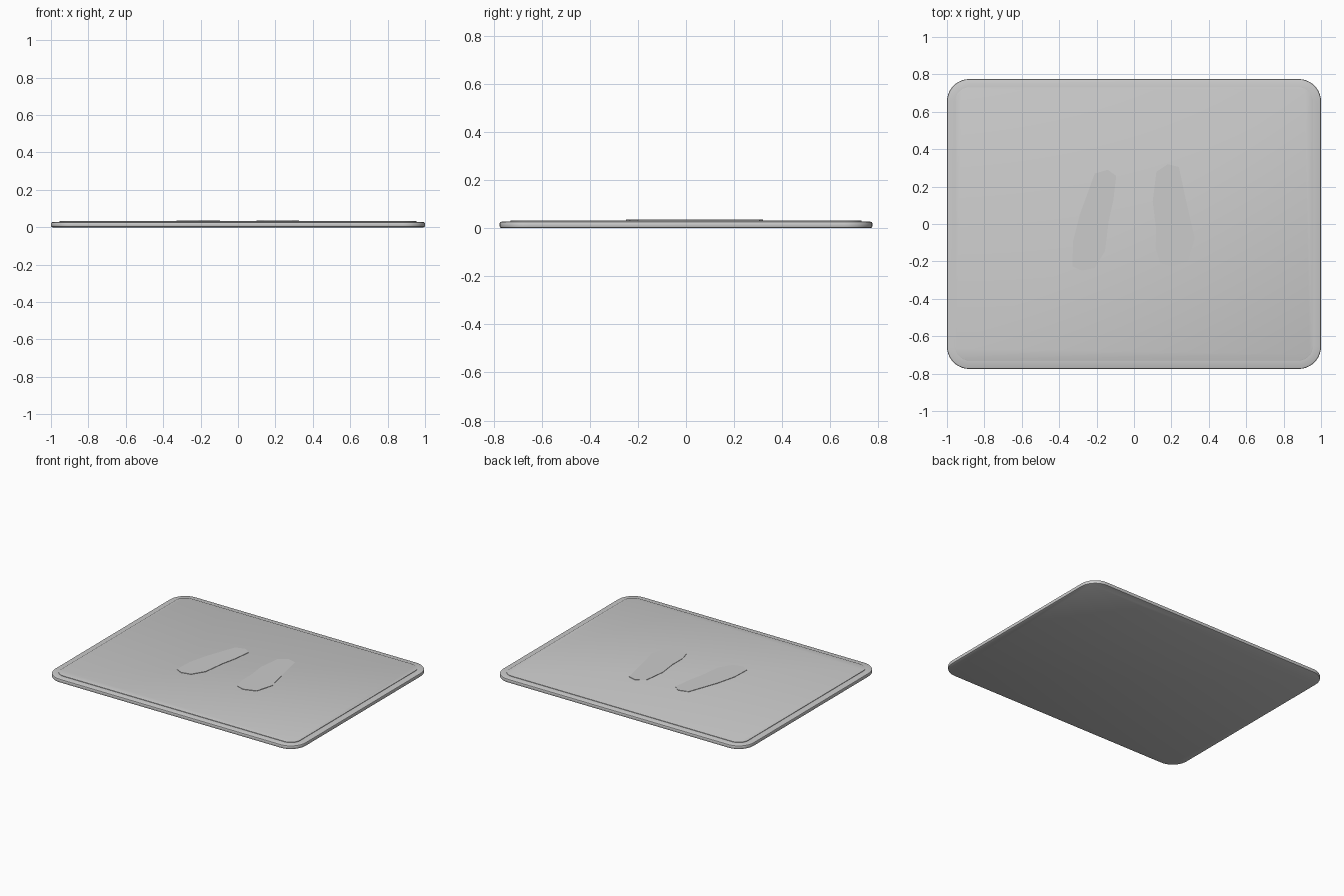
import bpy, bmesh
from math import sin, cos, pi

if "Cube" in bpy.data.objects:
    bpy.data.objects.remove(bpy.data.objects["Cube"])

HX, HY, R = 1.0, 0.775, 0.12


def rounded_rect(inset, seg=10):
    r = max(R - inset, 0.03)
    cx, cy = HX - inset - r, HY - inset - r
    pts = []
    for k, (sx, sy) in enumerate([(1, 1), (-1, 1), (-1, -1), (1, -1)]):
        for i in range(seg + 1):
            a = (k + i / seg) * pi / 2
            pts.append((sx * cx + r * cos(a), sy * cy + r * sin(a)))
    return pts


def loft(name, rings):
    """Skin a stack of (outline, z) rings and cap both ends."""
    bm = bmesh.new()
    loops = [[bm.verts.new((x, y, z)) for x, y in pts] for pts, z in rings]
    n = len(loops[0])
    for a, b in zip(loops, loops[1:]):
        for i in range(n):
            j = (i + 1) % n
            bm.faces.new((a[i], a[j], b[j], b[i]))
    bm.faces.new(loops[0][::-1])
    bm.faces.new(loops[-1])
    bmesh.ops.recalc_face_normals(bm, faces=bm.faces)
    me = bpy.data.meshes.new(name)
    bm.to_mesh(me)
    bm.free()
    ob = bpy.data.objects.new(name, me)
    bpy.context.collection.objects.link(ob)
    bpy.ops.object.select_all(action='DESELECT')
    ob.select_set(True)
    bpy.context.view_layer.objects.active = ob
    bpy.ops.object.shade_smooth_by_angle(angle=0.6)
    return ob


# Base slab with softened lower and upper edges
base_profile = [(0.008, 0.0), (0.002, 0.003), (0.0, 0.008), (0.0, 0.021),
                (0.002, 0.025), (0.007, 0.027), (0.05, 0.029)]
loft("base_slab", [(rounded_rect(i), z) for i, z in base_profile])

# Slightly raised top panel
loft("top_panel", [(rounded_rect(i), z) for i, z in
                   [(0.045, 0.026), (0.045, 0.032), (0.048, 0.033)]])

# Thin raised foot pads
left = [(-.33, -.225), (-.28, -.25), (-.21, -.235), (-.155, -.145), (-.135, .015),
        (-.11, .13), (-.095, .257), (-.14, .29), (-.21, .27), (-.29, .05), (-.325, -.09)]
right = [(.14, -.21), (.20, -.23), (.29, -.20), (.325, -.075), (.285, .095), (.24, .305),
         (.18, .32), (.12, .28), (.10, .12), (.117, -.016), (.116, -.13)]
for name, pts in (("left_foot_pad", left), ("right_foot_pad", right)):
    loft(name, [(pts, 0.031), (pts, 0.036)])
